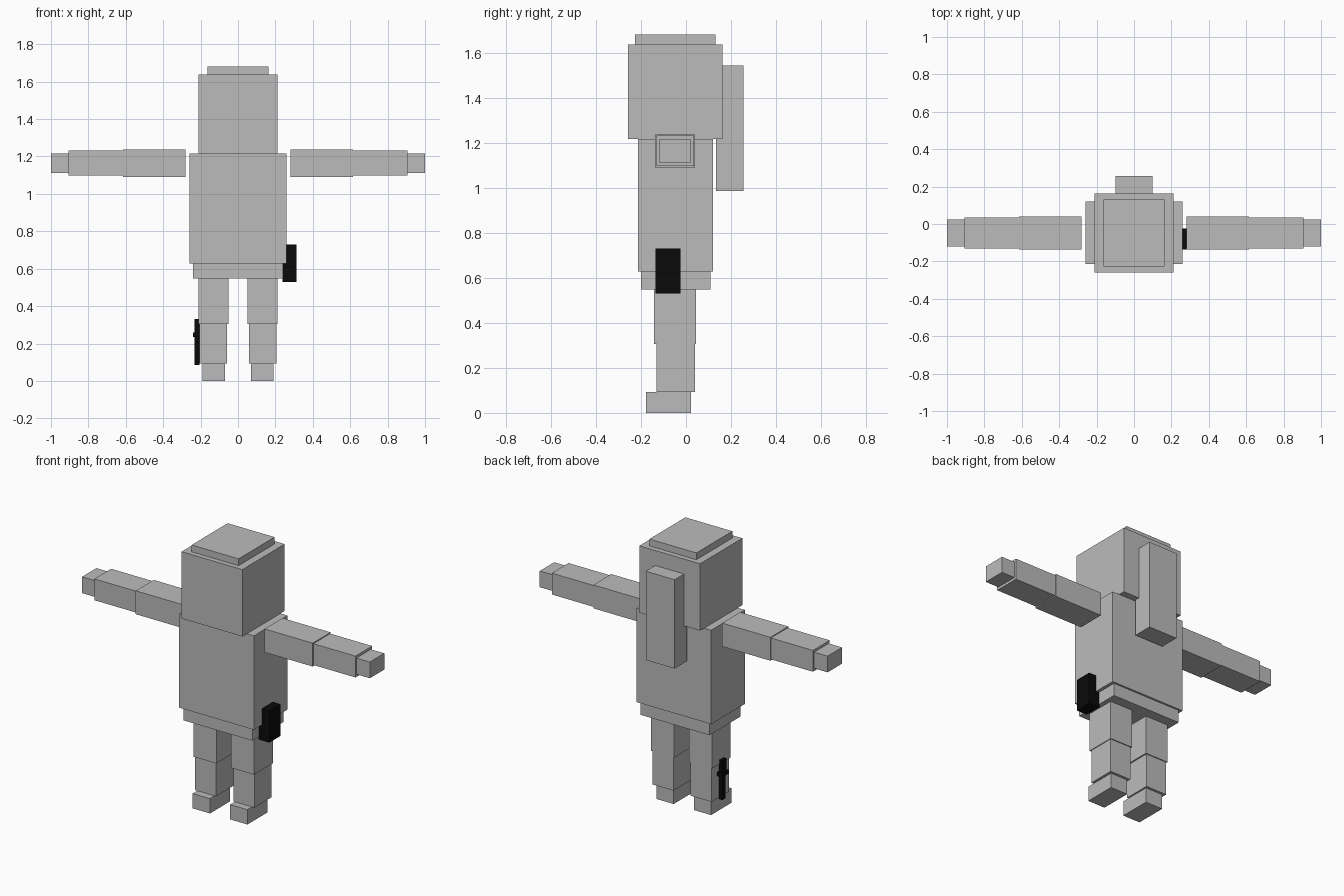
import bpy
import bmesh

old = bpy.data.objects.get("Cube")
if old:
    bpy.data.objects.remove(old, do_unlink=True)


def material(name, value):
    m = bpy.data.materials.new(name)
    m.use_nodes = True
    color = (value, value, value, 1)
    m.diffuse_color = color
    bsdf = next(n for n in m.node_tree.nodes if n.type == 'BSDF_PRINCIPLED')
    bsdf.inputs["Base Color"].default_value = color
    return m


GREY = material("mid grey", 0.5)
BLACK = material("black", 0.003)


def box(name, x, y, z, mat=GREY):
    """Box filling the (min, max) range on each axis."""
    mesh = bpy.data.meshes.new(name)
    bm = bmesh.new()
    bmesh.ops.create_cube(bm, size=1)
    for v in bm.verts:
        v.co = [r[0] if c < 0 else r[1] for c, r in zip(v.co, (x, y, z))]
    bm.to_mesh(mesh)
    bm.free()
    mesh.materials.append(mat)
    ob = bpy.data.objects.new(name, mesh)
    bpy.context.collection.objects.link(ob)
    return ob


def pair(name, x, y, z):
    """Matching boxes on the left (+x) and right (-x)."""
    box("left_" + name, x, y, z)
    box("right_" + name, (-x[1], -x[0]), y, z)


# Head, body and back
box("head", (-0.211, 0.211), (-0.258, 0.162), (1.217, 1.637))
box("head_top_plate", (-0.163, 0.163), (-0.227, 0.13), (1.637, 1.68))
box("torso", (-0.26, 0.26), (-0.213, 0.121), (0.627, 1.217))
box("pelvis", (-0.24, 0.24), (-0.2, 0.109), (0.548, 0.627))
box("back_pack", (-0.1, 0.1), (0.133, 0.256), (0.985, 1.543))

# Arms, held straight out
pair("upper_arm", (0.28, 0.615), (-0.137, 0.041), (1.09, 1.237))
pair("forearm", (0.615, 0.907), (-0.13, 0.036), (1.097, 1.231))
pair("hand", (0.907, 1.0), (-0.12, 0.023), (1.113, 1.215))

# Legs
pair("thigh", (0.051, 0.211), (-0.142, 0.045), (0.305, 0.548))
pair("shin", (0.06, 0.206), (-0.132, 0.039), (0.093, 0.305))
pair("foot", (0.07, 0.19), (-0.178, 0.023), (0.0, 0.093))

# Holster on the left hip
box("holster", (0.237, 0.312), (-0.135, -0.025), (0.53, 0.73), BLACK)

# Knife on the right shin
box("knife_blade", (-0.232, -0.207), (-0.062, -0.03), (0.085, 0.24), BLACK)
box("knife_guard", (-0.24, -0.205), (-0.077, -0.015), (0.235, 0.26), BLACK)
box("knife_handle", (-0.233, -0.207), (-0.07, -0.03), (0.26, 0.332), BLACK)
